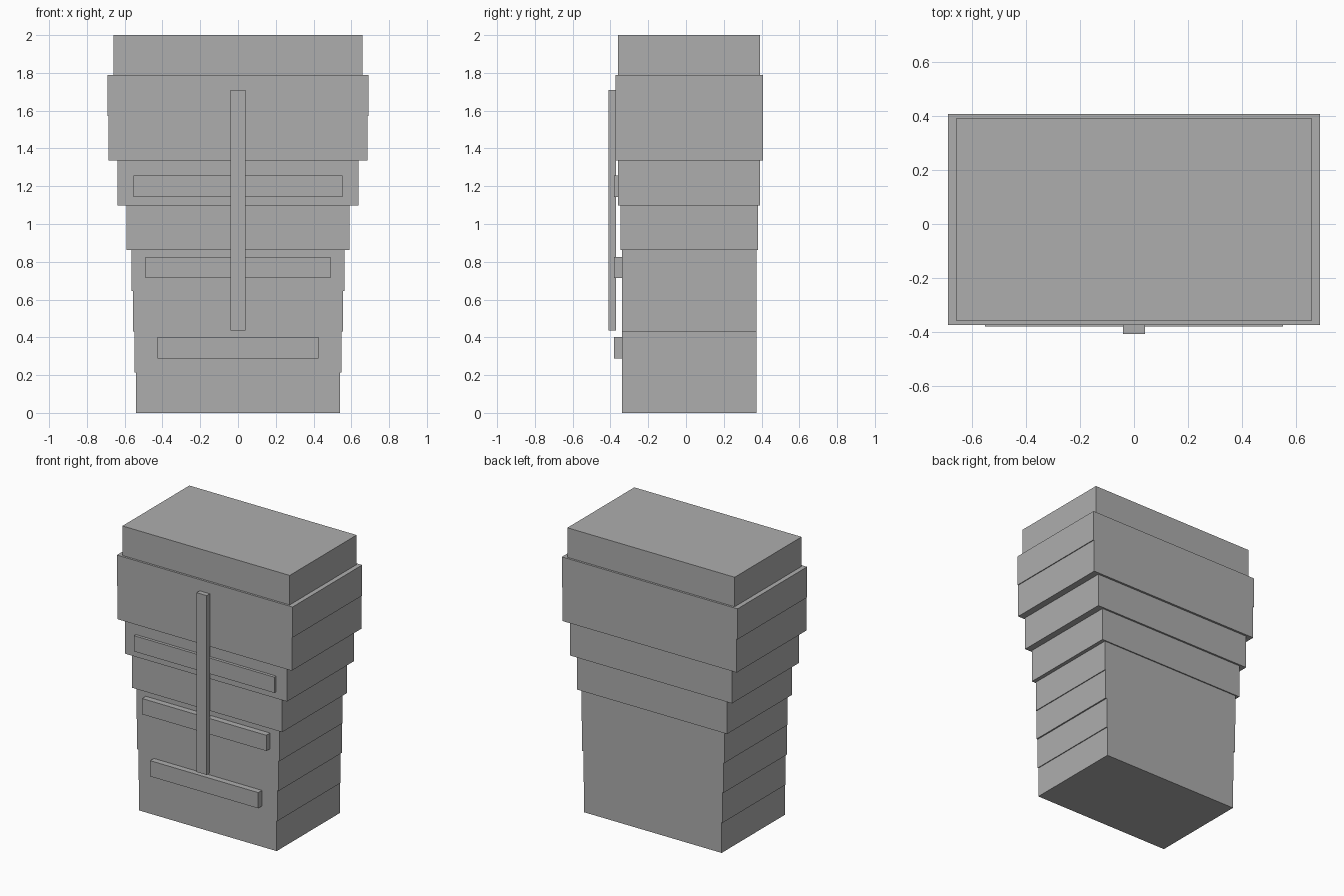
import bpy

if "Cube" in bpy.data.objects:
    bpy.data.objects.remove(bpy.data.objects["Cube"])

# single grey used on every part
grey = bpy.data.materials.new("plain_grey")
grey.diffuse_color = (0.42, 0.42, 0.42, 1.0)
grey.use_nodes = True
grey.node_tree.nodes["Principled BSDF"].inputs["Base Color"].default_value = grey.diffuse_color


def box(name, x, y, z):
    """Axis-aligned box from (min, max) ranges."""
    bpy.ops.mesh.primitive_cube_add(size=1)
    ob = bpy.context.object
    ob.name = name
    size = [r[1] - r[0] for r in (x, y, z)]
    mid = [(r[0] + r[1]) / 2 for r in (x, y, z)]
    for v in ob.data.vertices:
        v.co = [v.co[i] * size[i] + mid[i] for i in range(3)]
    ob.data.materials.append(grey)
    return ob


# stacked torso slabs: top height, half width, half depth
slabs = [
    (0.215, 0.541, 0.355), (0.432, 0.547, 0.355), (0.645, 0.557, 0.355),
    (0.862, 0.563, 0.355), (1.097, 0.590, 0.363), (1.335, 0.637, 0.376),
    (1.572, 0.685, 0.391), (1.790, 0.691, 0.391), (2.000, 0.658, 0.376),
]
centre_y = 0.017
bottom = 0.0
for i, (top, w, d) in enumerate(slabs, 1):
    box(f"body_slab_{i}", (-w, w), (centre_y - d, centre_y + d), (bottom, top))
    bottom = top

# horizontal front bars
for i, (z, w) in enumerate([(0.345, 0.425), (0.77, 0.489), (1.20, 0.552)], 1):
    box(f"front_bar_{i}", (-w, w), (-0.380, -0.335), (z - 0.056, z + 0.056))

# upright strip down the middle of the front
box("front_centre_strip", (-0.04, 0.04), (-0.409, -0.371), (0.435, 1.71))
